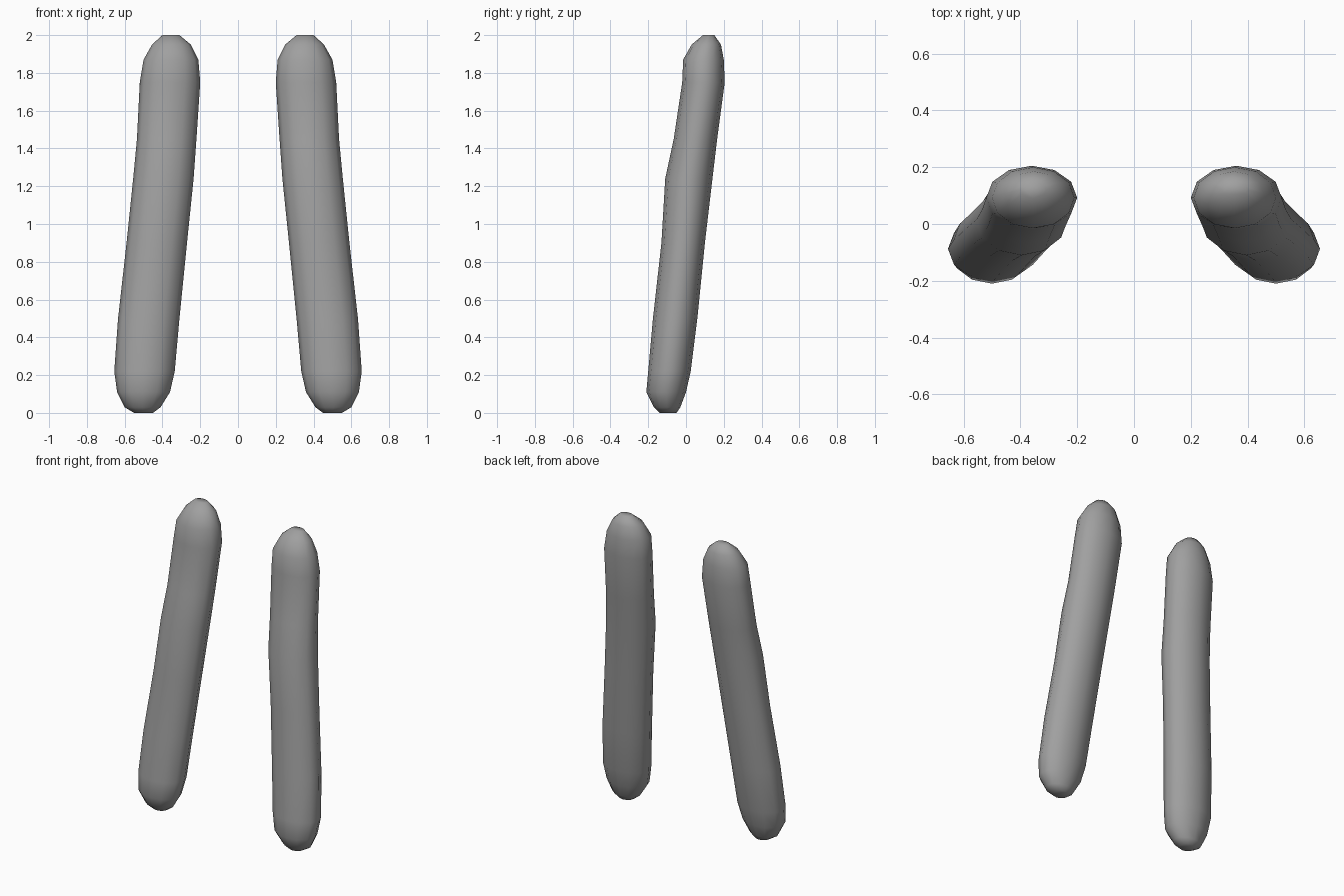
import bpy
import bmesh
from math import cos, sin, tau, radians

cube = bpy.data.objects.get("Cube")
if cube:
    bpy.data.objects.remove(cube, do_unlink=True)

SIDES = 12

# Single grey finish
grey = bpy.data.materials.new("mid grey")
grey.use_nodes = True
colour = (0.35, 0.35, 0.35, 1)
grey.diffuse_color = colour
grey.node_tree.nodes["Principled BSDF"].inputs["Base Color"].default_value = colour

# Sections from bottom to top: height, inner x, outer x, front y, back y
SECTIONS = [
    (0, .45, .55, -.14, -.05),
    (.03, .41, .60, -.17, -.03),
    (.11, .36, .64, -.21, 0),
    (.22, .335, .655, -.2, .025),
    (.5, .31, .635, -.175, .06),
    (.9, .27, .59, -.13, .1),
    (1.24, .235, .555, -.11, .14),
    (1.45, .22, .535, -.065, .165),
    (1.75, .2, .52, -.02, .205),
    (1.87, .21, .5, -.015, .2),
    (1.95, .25, .455, .03, .185),
    (2, .31, .4, .09, .15),
]


def section_ring(bm, side, section):
    """Add one elliptical ring of vertices inside the section's bounds."""
    z, inner, outer, front, back = section
    cx, cy = (inner + outer) / 2, (front + back) / 2
    rx, ry = (outer - inner) / 2, (back - front) / 2
    angles = [tau * i / SIDES for i in range(SIDES)]
    return [bm.verts.new((side * (cx + rx * cos(a)), cy + ry * sin(a), z))
            for a in angles]


def make_rod(name, side):
    """Loft the rings into a closed rod with rounded ends."""
    bm = bmesh.new()
    rings = [section_ring(bm, side, s) for s in SECTIONS]
    for low, high in zip(rings, rings[1:]):
        for i in range(SIDES):
            j = (i + 1) % SIDES
            bm.faces.new((low[i], low[j], high[j], high[i]))
    bm.faces.new(rings[0])
    bm.faces.new(rings[-1])
    bmesh.ops.recalc_face_normals(bm, faces=bm.faces)

    mesh = bpy.data.meshes.new(name)
    bm.to_mesh(mesh)
    bm.free()
    mesh.materials.append(grey)
    rod = bpy.data.objects.new(name, mesh)
    bpy.context.collection.objects.link(rod)

    bpy.ops.object.select_all(action="DESELECT")
    rod.select_set(True)
    bpy.context.view_layer.objects.active = rod
    bpy.ops.object.shade_smooth_by_angle(angle=radians(80))


# Mirrored pair
make_rod("left_rod", 1)
make_rod("right_rod", -1)
